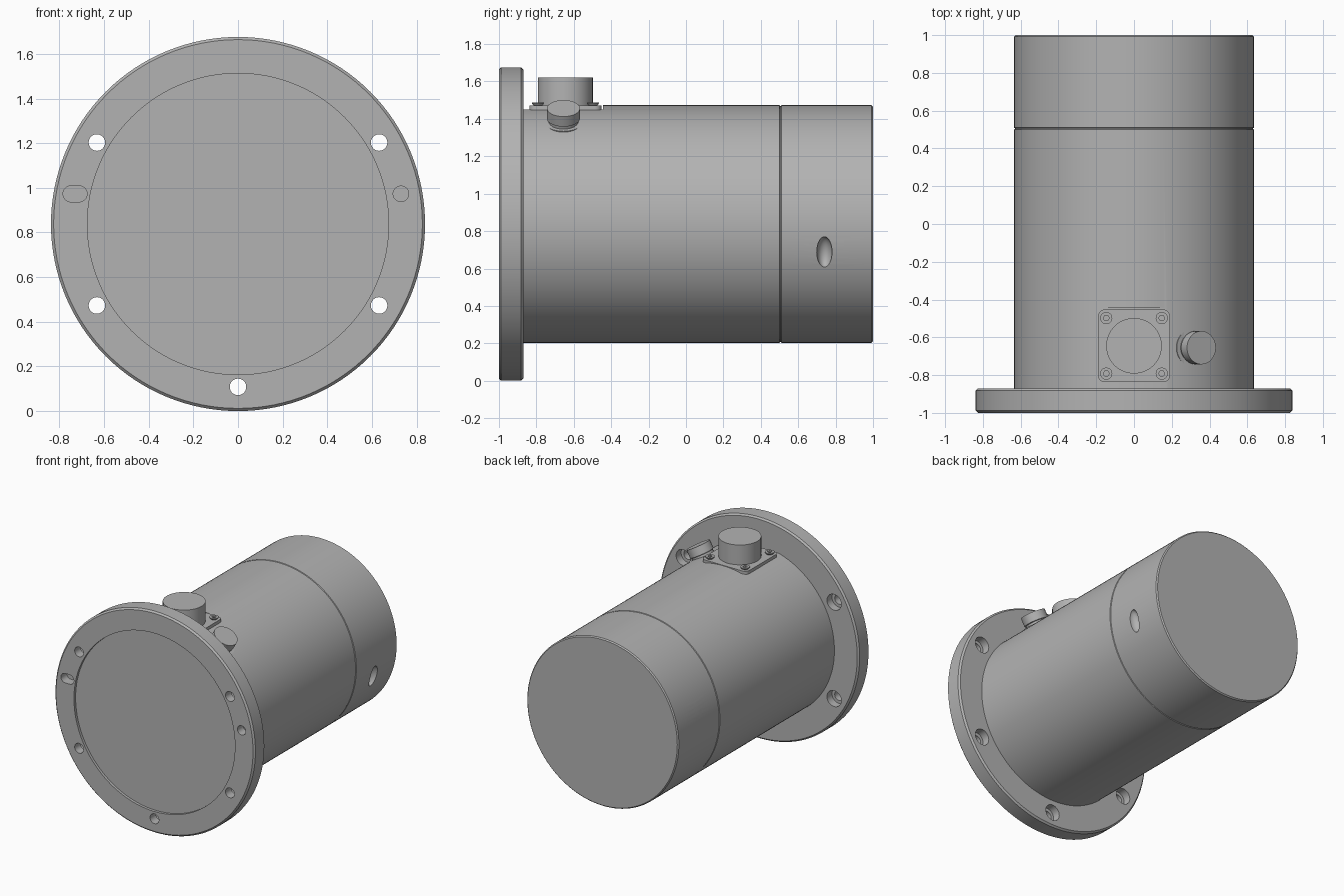
import bpy, bmesh
from math import radians, sin, cos, pi
from mathutils import Matrix, Vector

cube = bpy.data.objects.get("Cube")
if cube:
    bpy.data.objects.remove(cube, do_unlink=True)

AXIS = 0.838          # height of the housing axis
GREY = (0.45, 0.45, 0.45, 1)
metal = bpy.data.materials.new("satin grey metal")
metal.diffuse_color = GREY
metal.use_nodes = True
metal.node_tree.nodes["Principled BSDF"].inputs["Base Color"].default_value = GREY


def make(name, bm):
    bmesh.ops.recalc_face_normals(bm, faces=bm.faces)
    mesh = bpy.data.meshes.new(name)
    bm.to_mesh(mesh)
    bm.free()
    mesh.materials.append(metal)
    obj = bpy.data.objects.new(name, mesh)
    bpy.context.collection.objects.link(obj)
    return obj


def lathe(name, profile, loc=(0, 0, 0), axis=(0, 0, 1), sides=32):
    """Turn (radius, height) points around an axis; ends are capped."""
    bm = bmesh.new()
    rings = [[bm.verts.new((r * cos(2 * pi * i / sides), r * sin(2 * pi * i / sides), h))
              for i in range(sides)] for r, h in profile]
    for a, b in zip(rings, rings[1:]):
        for i in range(sides):
            j = (i + 1) % sides
            bm.faces.new((a[i], a[j], b[j], b[i]))
    bm.faces.new(rings[0])
    bm.faces.new(rings[-1])
    turn = Vector(axis).to_track_quat('Z', 'Y').to_matrix().to_4x4()
    bm.transform(Matrix.Translation(loc) @ turn)
    return make(name, bm)


def box(name, size, loc):
    bm = bmesh.new()
    bmesh.ops.create_cube(bm, size=1)
    bm.transform(Matrix.Translation(loc) @ Matrix.Diagonal((*size, 1)))
    return make(name, bm)


def activate(obj):
    bpy.ops.object.select_all(action='DESELECT')
    obj.select_set(True)
    bpy.context.view_layer.objects.active = obj


def cut(obj, cutter):
    activate(obj)
    mod = obj.modifiers.new("cut", 'BOOLEAN')
    mod.operation, mod.solver, mod.object = 'DIFFERENCE', 'EXACT', cutter
    bpy.ops.object.modifier_apply(modifier=mod.name)
    bpy.data.objects.remove(cutter, do_unlink=True)


def smooth(obj):
    activate(obj)
    bpy.ops.object.shade_smooth_by_angle(angle=radians(25))


BACK = (0, 1, 0)

# Mounting flange with a shallow front recess and chamfered rim
flange = lathe("mounting_flange", [
    (0.675, -0.98), (0.675, -1), (0.826, -1), (0.838, -0.988),
    (0.838, -0.882), (0.826, -0.87)], (0, 0, AXIS), BACK, 128)

# Counterbored bolt holes
for angle in (-90, -30, 30, 150, 210):
    a = radians(angle)
    cut(flange, lathe("bolt_cutter", [(0.037, -1.1), (0.037, -0.93), (0.06, -0.93), (0.06, -0.8)],
                      (0.73 * cos(a), 0, AXIS + 0.73 * sin(a)), BACK))

# Blind dowel hole and dowel slot
cut(flange, lathe("dowel_cutter", [(0.035, -1.1), (0.035, -0.93)], (0.73, 0, AXIS + 0.135), BACK))
slot = lathe("slot_cutter", [(0.036, -1.1), (0.036, -0.93)], (-0.73, 0, AXIS + 0.135), BACK)
for v in slot.data.vertices:
    if abs(v.co.x + 0.73) > 0.001:
        v.co.x += 0.018 if v.co.x > -0.73 else -0.018
cut(flange, slot)

# Cylindrical housing with a joint groove and chamfered rear edge
housing = lathe("housing", [
    (0.635, -0.9), (0.635, 0.5), (0.63, 0.503), (0.63, 0.507), (0.635, 0.51),
    (0.635, 0.992), (0.627, 1)], (0, 0, AXIS), BACK, 128)

# Milled flat under the connector
cut(housing, box("flat_cutter", (0.6, 0.425, 0.2), (0, -0.6575, 1.55)))

# Oval dimples on opposite sides
for turn in (13.7, 193.7):
    bm = bmesh.new()
    bmesh.ops.create_uvsphere(bm, u_segments=32, v_segments=16, radius=1)
    bm.transform(Matrix.Translation((0, 0.74, AXIS)) @ Matrix.Rotation(radians(turn), 4, 'Y')
                 @ Matrix.Translation((0.635, 0, 0)) @ Matrix.Diagonal((0.05, 0.041, 0.084, 1)))
    cut(housing, make("dimple_cutter", bm))

# Connector plate with rounded corners
CY = -0.645
plate = box("connector_plate", (0.38, 0.385, 0.024), (0, CY, 1.46))
bm = bmesh.new()
bm.from_mesh(plate.data)
corners = [e for e in bm.edges if abs(e.verts[0].co.z - e.verts[1].co.z) > 0.01]
bmesh.ops.bevel(bm, geom=corners, offset=0.035, segments=6, profile=0.5, affect='EDGES')
bm.to_mesh(plate.data)
bm.free()

# Connector barrel
barrel = lathe("connector_barrel", [(0.147, 1.46), (0.147, 1.622)], (0, CY, 0), sides=64)

# Four countersunk screws with hex sockets
screws = []
for sx in (-1, 1):
    for sy in (-1, 1):
        at = (0.147 * sx, CY + 0.147 * sy, 0)
        screw = lathe("plate_screw", [(0.018, 1.465), (0.032, 1.482), (0.032, 1.487)], at)
        cut(screw, lathe("hex_cutter", [(0.016, 1.472), (0.016, 1.55)], at, sides=6))
        screws.append(screw)

# Tilted side plug with its seat
tilt = (sin(radians(30)), 0, cos(radians(30)))
base = (0, -0.655, AXIS)
seat = lathe("plug_seat", [(0.103, 0.58), (0.103, 0.632)], base, tilt, 48)
plug = lathe("side_plug", [(0.08, 0.6), (0.08, 0.648), (0.088, 0.652), (0.088, 0.714)],
             base, tilt, 48)

for part in (flange, housing, plate, barrel, seat, plug, *screws):
    smooth(part)
